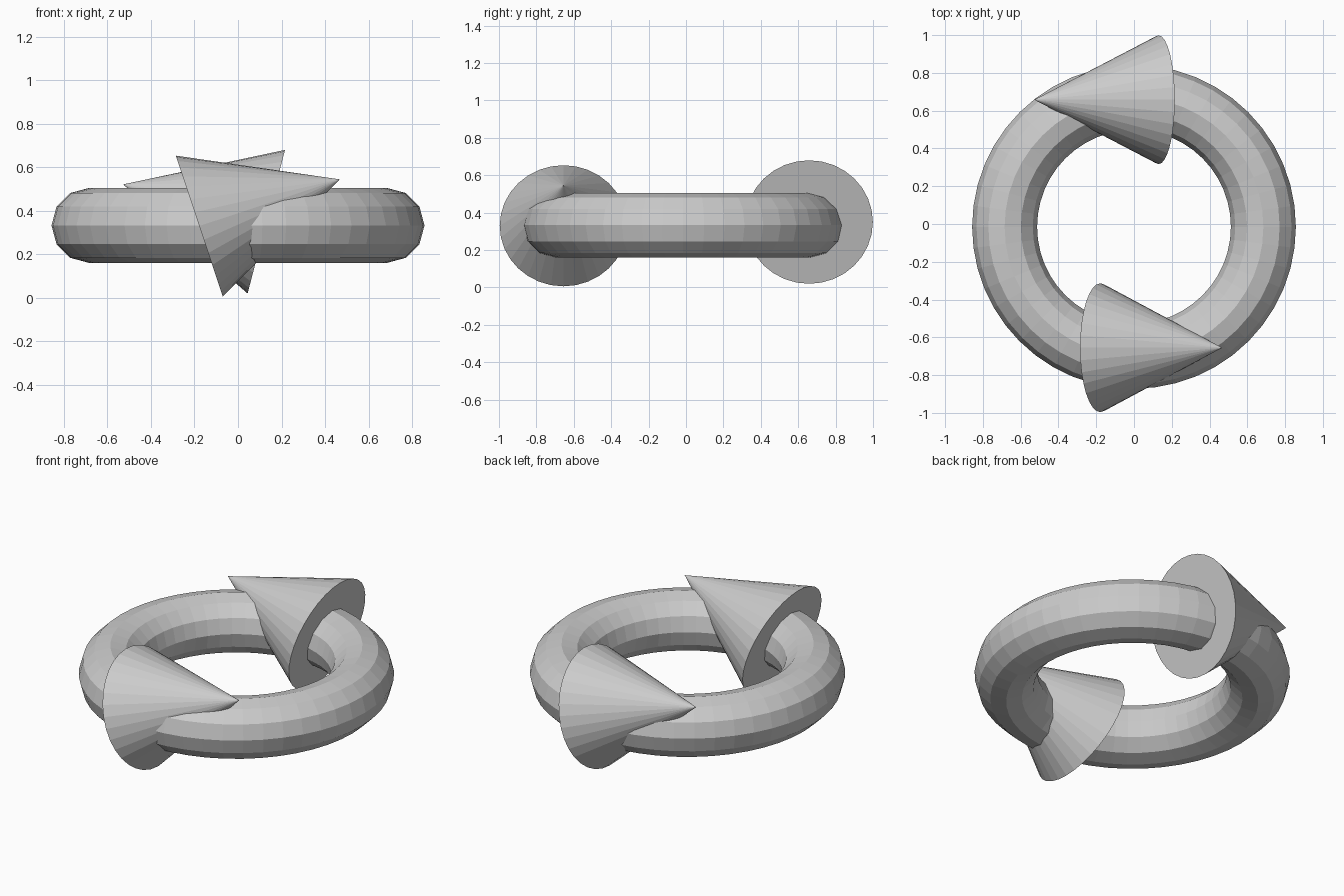
import bpy
from math import radians
from mathutils import Matrix, Vector

cube = bpy.data.objects.get("Cube")
if cube:
    bpy.data.objects.remove(cube, do_unlink=True)

# Single plain grey for every part
GREY = (0.6, 0.6, 0.6, 1.0)
grey = bpy.data.materials.new("plain_grey")
grey.use_nodes = True
grey.diffuse_color = GREY
grey.node_tree.nodes["Principled BSDF"].inputs["Base Color"].default_value = GREY


def finish(name):
    part = bpy.context.object
    part.name = name
    part.data.materials.append(grey)
    bpy.ops.object.shade_flat()
    return part


def arrow_head(name, base, tilt, radius=0.341, length=0.68):
    """Cone whose base centre sits at `base`, leaning `tilt` degrees about y."""
    turn = Matrix.Rotation(radians(tilt), 3, "Y")
    centre = Vector(base) + turn @ Vector((0, 0, length / 2))
    bpy.ops.mesh.primitive_cone_add(
        vertices=32, radius1=radius, radius2=0, depth=length,
        location=centre, rotation=(0, radians(tilt), 0))
    return finish(name)


# Faceted ring
bpy.ops.mesh.primitive_torus_add(
    major_segments=48, minor_segments=12,
    major_radius=0.685, minor_radius=0.172, location=(0, -0.015, 0.333))
finish("ring")

# Two arrow heads chasing each other round the ring
arrow_head("front_arrow_head", (-0.178, -0.655, 0.33), 71.6)
arrow_head("back_arrow_head", (0.13, 0.658, 0.35), -75.4)
